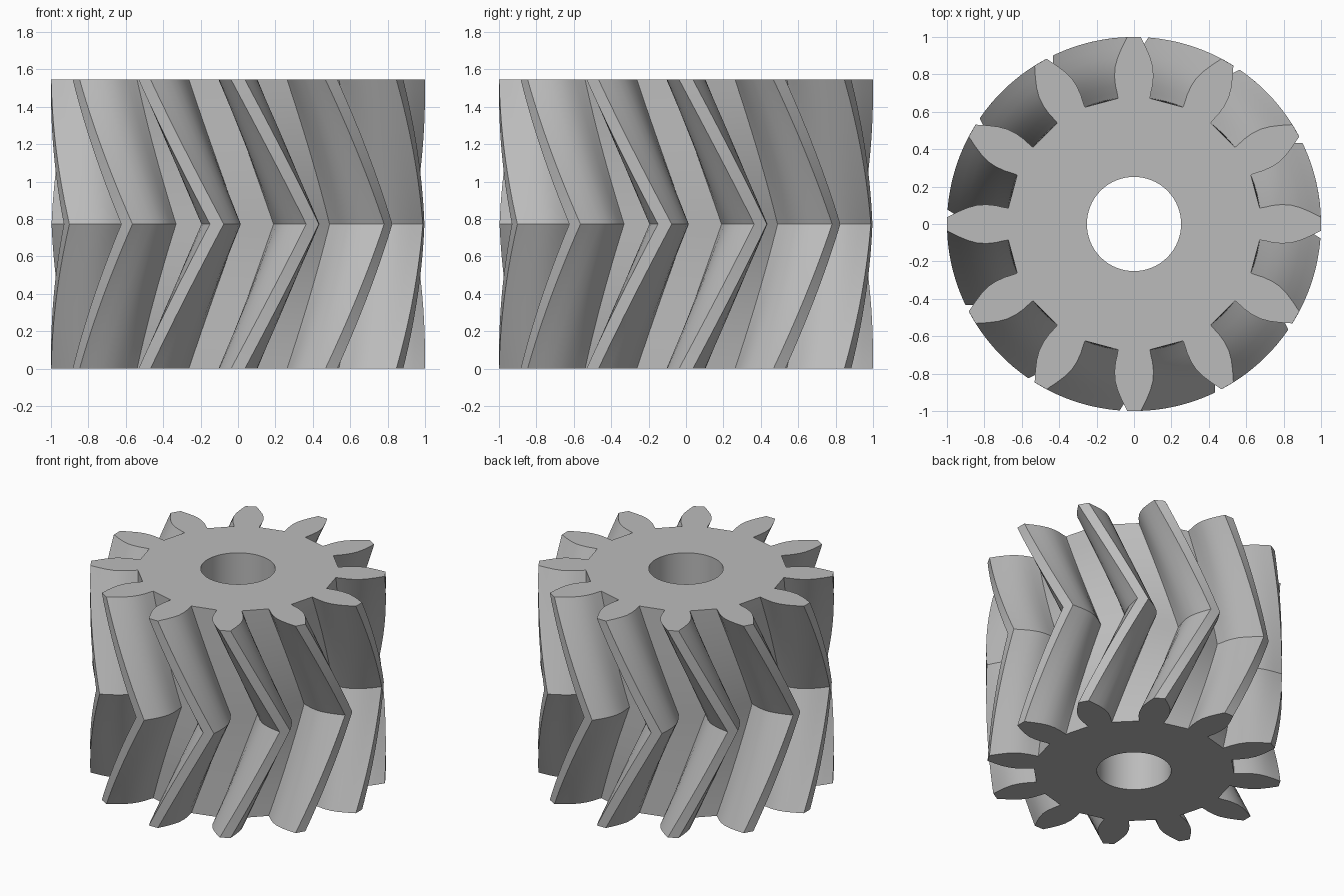
import bpy, bmesh
from math import sin, cos, pi, radians, atan2, hypot

TEETH = 12
HEIGHT = 1.545
TWIST = radians(23.5)   # turn of the middle section against both ends
STEPS = 14              # slices in each half
BORE_RADIUS = 0.252
BORE_SIDES = 64

cube = bpy.data.objects.get("Cube")
if cube:
    bpy.data.objects.remove(cube, do_unlink=True)

# One tooth flank from root to tip: distance from centre, half width
FLANK = [(0.672, 0.085), (0.70, 0.090), (0.74, 0.099), (0.79, 0.104), (0.84, 0.101),
         (0.89, 0.087), (0.94, 0.066), (0.98, 0.046), (0.999, 0.037)]
tooth = [(d, -w) for d, w in FLANK] + [(d, w) for d, w in reversed(FLANK)]

# Gear outline in polar form
outline = [(hypot(d, w), atan2(w, d) + k * 2 * pi / TEETH)
           for k in range(TEETH) for d, w in tooth]
bore = [(BORE_RADIUS, i * 2 * pi / BORE_SIDES) for i in range(BORE_SIDES)]

bm = bmesh.new()


def ring(points, z, turn=0.0):
    return [bm.verts.new((r * cos(a + turn), r * sin(a + turn), z)) for r, a in points]


def skin(low, high):
    n = len(low)
    for i in range(n):
        j = (i + 1) % n
        bm.faces.new((low[i], low[j], high[j], high[i]))


def loop_edges(verts):
    return [bm.edges.get((verts[i - 1], verts[i])) for i in range(len(verts))]


# Teeth: twist forward to the middle, then back
slices = []
for s in range(2 * STEPS + 1):
    t = s / STEPS
    slices.append(ring(outline, HEIGHT * t / 2, TWIST * (1 - abs(1 - t))))
for low, high in zip(slices, slices[1:]):
    skin(low, high)

# Shaft hole
bore_low, bore_high = ring(bore, 0), ring(bore, HEIGHT)
skin(bore_low, bore_high)

# End faces around the hole
for outer, inner, up in ((slices[0], bore_low, -1), (slices[-1], bore_high, 1)):
    bmesh.ops.triangle_fill(bm, edges=loop_edges(outer) + loop_edges(inner),
                            use_beauty=True, normal=(0, 0, up))
bmesh.ops.recalc_face_normals(bm, faces=bm.faces[:])

mesh = bpy.data.meshes.new("herringbone_gear")
bm.to_mesh(mesh)
bm.free()
gear = bpy.data.objects.new("herringbone_gear", mesh)
bpy.context.collection.objects.link(gear)

# Plain grey metal
grey = bpy.data.materials.new("grey")
grey.use_nodes = True
colour = (0.5, 0.5, 0.5, 1)
grey.diffuse_color = colour
grey.node_tree.nodes["Principled BSDF"].inputs["Base Color"].default_value = colour
mesh.materials.append(grey)

bpy.ops.object.select_all(action="DESELECT")
gear.select_set(True)
bpy.context.view_layer.objects.active = gear
bpy.ops.object.shade_smooth_by_angle(angle=radians(30))
